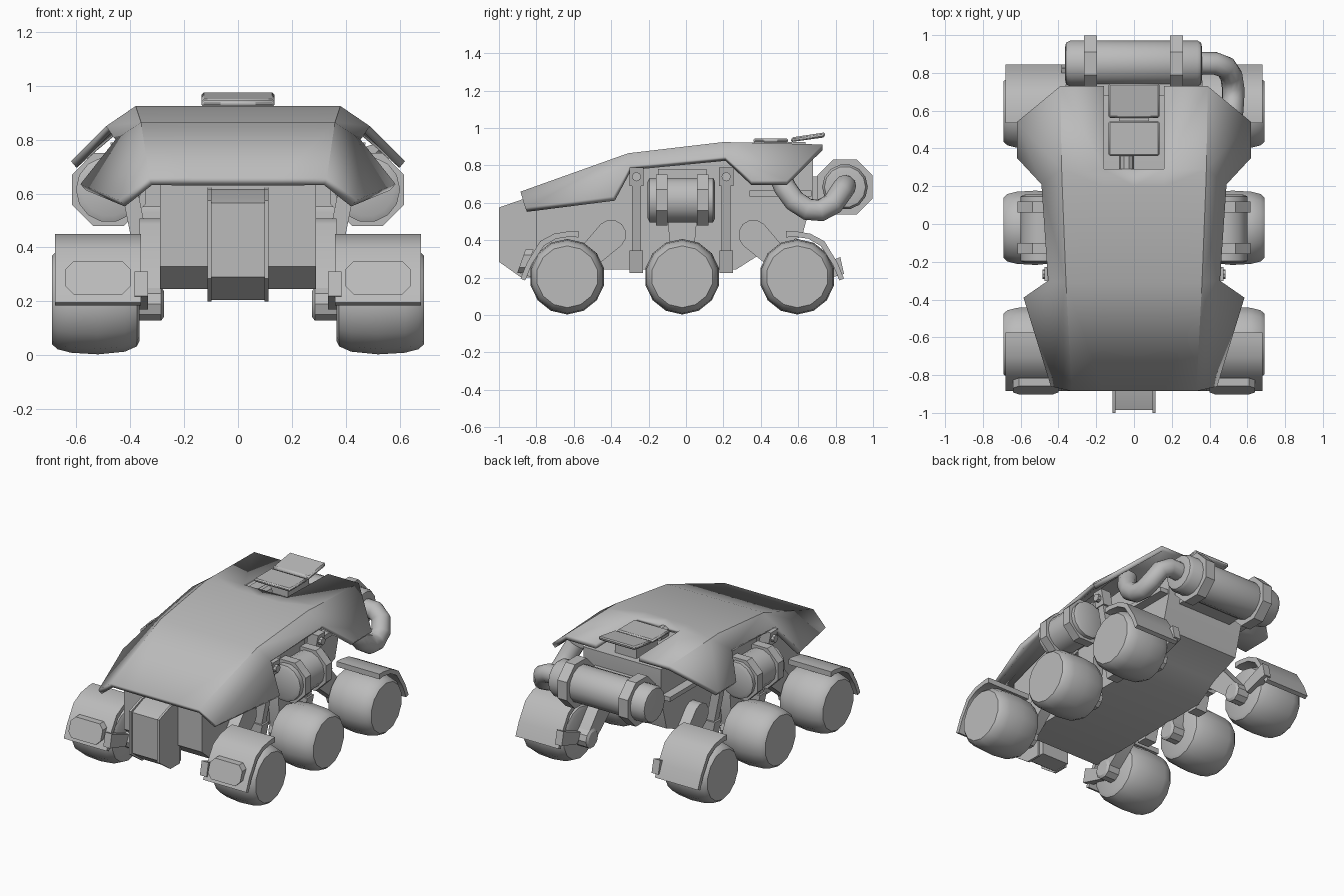
import bpy, bmesh, math
from mathutils import Vector

if "Cube" in bpy.data.objects:
    bpy.data.objects.remove(bpy.data.objects["Cube"])

grey = bpy.data.materials.new("light_grey")
grey.diffuse_color = (0.5, 0.5, 0.5, 1)
grey.use_nodes = True
grey.node_tree.nodes["Principled BSDF"].inputs["Base Color"].default_value = grey.diffuse_color


def finish(name, bm, mirror=False, solid=0, bevel=0, recalc=True):
    if recalc:
        bmesh.ops.recalc_face_normals(bm, faces=bm.faces)
    me = bpy.data.meshes.new(name)
    bm.to_mesh(me)
    bm.free()
    me.materials.append(grey)
    ob = bpy.data.objects.new(name, me)
    bpy.context.collection.objects.link(ob)
    bpy.ops.object.select_all(action='DESELECT')
    ob.select_set(True)
    bpy.context.view_layer.objects.active = ob
    bpy.ops.object.shade_smooth_by_angle(angle=math.radians(34))
    if mirror:
        ob.modifiers.new("mirror", 'MIRROR').use_clip = True
    if solid:
        m = ob.modifiers.new("thickness", 'SOLIDIFY')
        m.thickness, m.offset = solid, -1
    if bevel:
        m = ob.modifiers.new("bevel", 'BEVEL')
        m.width, m.segments = bevel, 1
    return ob


def extrude_x(name, pts, x0, x1, **kw):
    """Side profile of (y, z) points extended from x0 to x1."""
    bm = bmesh.new()
    a = [bm.verts.new((x0, y, z)) for y, z in pts]
    b = [bm.verts.new((x1, y, z)) for y, z in pts]
    bm.faces.new(a)
    bm.faces.new(b[::-1])
    for i in range(len(pts)):
        j = (i + 1) % len(pts)
        bm.faces.new((a[i], a[j], b[j], b[i]))
    return finish(name, bm, **kw)


def box(name, x0, x1, y0, y1, z0, z1, **kw):
    return extrude_x(name, [(y0, z0), (y1, z0), (y1, z1), (y0, z1)], x0, x1, **kw)


def tube(name, rings, segs, phase=0.0, **kw):
    """Rings of (centre, radius) skinned along their path, with capped ends."""
    bm = bmesh.new()
    pts = [Vector(c) for c, r in rings]
    loops = []
    side = None
    for i, (c, r) in enumerate(rings):
        d = (pts[min(i + 1, len(pts) - 1)] - pts[max(i - 1, 0)]).normalized()
        if side is None:
            side = d.cross(Vector((0, 0, 1)) if abs(d.z) < 0.8 else Vector((1, 0, 0)))
        side = (side - d * side.dot(d)).normalized()
        up = d.cross(side)
        ang = [2 * math.pi * (k + phase) / segs for k in range(segs)]
        loops.append([bm.verts.new(pts[i] + r * (side * math.cos(t) + up * math.sin(t))) for t in ang])
    for a, b in zip(loops, loops[1:]):
        for k in range(segs):
            j = (k + 1) % segs
            bm.faces.new((a[k], a[j], b[j], b[k]))
    bm.faces.new(loops[0][::-1])
    bm.faces.new(loops[-1])
    return finish(name, bm, **kw)


def along(axis, c, prof):
    """Turn (position, radius) pairs into rings along the x or y axis."""
    return [((t, c[0], c[1]) if axis == 'x' else (c[0], t, c[1]), r) for t, r in prof]


# Armoured shell: top strip with hatch opening, plus folded side wings
rows = [(-0.885, 0.33, 0.66), (-0.31, 0.36, 0.865), (0.2, 0.38, 0.925),
        (0.29, 0.383, 0.923), (0.73, 0.39, 0.912)]
rim = [(0.44, -0.86, 0.575), (0.585, -0.39, 0.635), (0.455, -0.3, 0.80),
       (0.49, 0.21, 0.85), (0.62, 0.35, 0.72), (0.62, 0.54, 0.72)]
bm = bmesh.new()
grid = [[bm.verts.new((x, y, z)) for x in (0, 0.16, xi)] for y, xi, z in rows]
o = [bm.verts.new(p) for p in rim]
inn = [g[2] for g in grid]
for i in range(4):
    for j in range(2):
        if (i, j) != (3, 0):
            bm.faces.new((grid[i][j], grid[i][j + 1], grid[i + 1][j + 1], grid[i + 1][j]))
bm.faces.new((inn[0], o[0], o[1], o[2], inn[1]))
bm.faces.new((inn[1], o[2], o[3], inn[2]))
bm.faces.new((inn[2], o[3], o[4], o[5], inn[4], inn[3]))
bm.normal_update()
for f in bm.faces:
    if f.normal.z < 0:
        f.normal_flip()
finish("shell", bm, mirror=True, solid=0.032, recalc=False)

# Hull, nose and rear shelf
extrude_x("hull", [(-0.8, 0.65), (-0.8, 0.33), (-0.7, 0.245), (0.27, 0.245), (0.42, 0.34),
                   (0.62, 0.42), (0.68, 0.64), (0.68, 0.84), (0.2, 0.86), (-0.31, 0.80)], -0.29, 0.29)
extrude_x("nose", [(-0.985, 0.565), (-0.985, 0.29), (-0.87, 0.205), (-0.75, 0.205), (-0.75, 0.62),
                   (-0.87, 0.61)], -0.1, 0.1)
extrude_x("nose_rail", [(-1.0, 0.575), (-1.0, 0.285), (-0.88, 0.2), (-0.78, 0.2), (-0.78, 0.625),
                        (-0.88, 0.617)], 0.098, 0.113, mirror=True)
box("rear_shelf", -0.35, 0.35, 0.34, 0.67, 0.635, 0.665)

# Roof hatch plates and hinge
box("hatch_front", -0.135, 0.135, 0.36, 0.545, 0.922, 0.945, bevel=0.008)
extrude_x("hatch_rear", [(0.56, 0.925), (0.74, 0.95), (0.745, 0.977), (0.565, 0.95)],
          -0.135, 0.135, bevel=0.008)
box("hatch_post", -0.08, 0.08, 0.42, 0.64, 0.82, 0.925)
tube("hatch_hinge", [((-0.04, 0.29, 0.885), 0.04), ((-0.04, 0.37, 0.885), 0.04)], 10)

# Wheels, hubs, rocker arms
wheel_prof = [(0.365, 0.15), (0.375, 0.172), (0.42, 0.192), (0.52, 0.202),
              (0.62, 0.196), (0.67, 0.183), (0.69, 0.165)]
arms = {"front": (-0.635, -0.4, 0.43), "middle": (-0.02, -0.02, 0.53), "rear": (0.595, 0.36, 0.43)}
for place, (wy, ay, az) in arms.items():
    tube(place + "_wheel", along('x', (wy, 0.205), wheel_prof), 14, 0.5, mirror=True)
    tube(place + "_hub", along('x', (wy, 0.19), [(0.275, 0.05), (0.285, 0.065), (0.4, 0.065)]),
         10, mirror=True)
    # Capsule outline between hub and pivot
    a, b = Vector((wy, 0.2)), Vector((ay, az))
    t0 = math.atan2(b.y - a.y, b.x - a.x)
    out = []
    for c, r, s in ((b, 0.08, -0.5), (a, 0.05, 0.5)):
        for k in range(7):
            t = t0 + math.pi * (s + k / 6)
            out.append((c.x + r * math.cos(t), c.y + r * math.sin(t)))
    extrude_x(place + "_arm", out, 0.285, 0.365, mirror=True)

# Fenders around the front and rear wheels
arc = [(0.06, 0.45), (0.02, 0.45), (-0.07, 0.435), (-0.145, 0.395), (-0.215, 0.28), (-0.25, 0.195)]
under = [(-0.225, 0.185), (-0.19, 0.27), (-0.125, 0.37), (-0.06, 0.408), (0.02, 0.42), (0.06, 0.415)]
for place, wy, d in (("front", -0.635, 1), ("rear", 0.595, -1)):
    extrude_x(place + "_fender", [(wy + d * y, z) for y, z in arc + under], 0.36, 0.68, mirror=True)
    extrude_x(place + "_fender_bracket", [(wy + d * y, z) for y, z in
              [(-0.23, 0.31), (-0.25, 0.22), (-0.08, 0.17), (-0.05, 0.24)]], 0.335, 0.385, mirror=True)

# Chamfered lamp pad on each front fender
bm = bmesh.new()
lamp = [(0.43, 0.225), (0.61, 0.225), (0.64, 0.255), (0.64, 0.32), (0.61, 0.35),
        (0.43, 0.35), (0.40, 0.32), (0.40, 0.255)]
back = [bm.verts.new((x, -0.84 - (0.28 - z) * 0.35, z)) for x, z in lamp]
face = [bm.verts.new((x, -0.883 - (0.28 - z) * 0.35, z)) for x, z in lamp]
bm.faces.new(back)
bm.faces.new(face)
for k in range(8):
    j = (k + 1) % 8
    bm.faces.new((back[k], back[j], face[j], face[k]))
finish("front_lamp", bm, mirror=True)

# Side canisters with bands
side_c = (0.48, 0.615)
tube("side_canister", along('y', side_c, [(-0.205, 0.1), (-0.195, 0.122), (0.145, 0.122), (0.155, 0.1)]),
     14, mirror=True)
for i, y in enumerate((-0.13, 0.09)):
    tube(f"canister_band_{i}", along('y', side_c, [(y - 0.03, 0.147), (y + 0.03, 0.147)]), 8, 0.5, mirror=True)
box("canister_mount", 0.28, 0.42, -0.15, 0.11, 0.55, 0.78, mirror=True)

# Leaning suspension struts with end blocks
for i, y in enumerate((-0.265, 0.215)):
    def lean(name, z0, z1, w, dx):
        bm = bmesh.new()
        vs = []
        for z in (z0, z1):
            x = 0.33 + (z - 0.25) * 0.2
            vs.append([bm.verts.new((x + a, y + b, z)) for a, b in
                       ((-dx, -w), (dx, -w), (dx, w), (-dx, w))])
        bm.faces.new(vs[0])
        bm.faces.new(vs[1])
        for k in range(4):
            j = (k + 1) % 4
            bm.faces.new((vs[0][k], vs[0][j], vs[1][j], vs[1][k]))
        finish(f"{name}_{i}", bm, mirror=True)
    lean("strut", 0.25, 0.78, 0.024, 0.03)
    lean("strut_foot", 0.225, 0.345, 0.036, 0.042)
    lean("strut_head", 0.69, 0.79, 0.038, 0.036)
    tube(f"strut_bolt_{i}", along('x', (y, 0.74), [(0.40, 0.025), (0.485, 0.025)]), 8, mirror=True)

# Rear tank with octagonal bands
tank_c = (0.85, 0.685)
tube("rear_tank", along('x', tank_c, [(-0.365, 0.085), (-0.36, 0.11), (-0.335, 0.122),
                                      (0.335, 0.122), (0.355, 0.11), (0.36, 0.085)]), 14)
for i, x in enumerate((-0.23, 0.225)):
    tube(f"tank_band_{i}", along('x', tank_c, [(x - 0.035, 0.16), (x + 0.035, 0.16)]), 8, 0.5)
box("tank_mount", -0.2, 0.2, 0.64, 0.78, 0.6, 0.74)

# Exhaust pipe bending from the tank to beneath the shell
pipe = [(0.34, 0.85, 0.69), (0.43, 0.85, 0.69), (0.485, 0.83, 0.66), (0.515, 0.785, 0.595),
        (0.525, 0.72, 0.56), (0.525, 0.65, 0.565), (0.52, 0.58, 0.61), (0.50, 0.53, 0.68), (0.47, 0.50, 0.75)]
tube("exhaust_pipe", [(p, 0.06) for p in pipe], 12)
